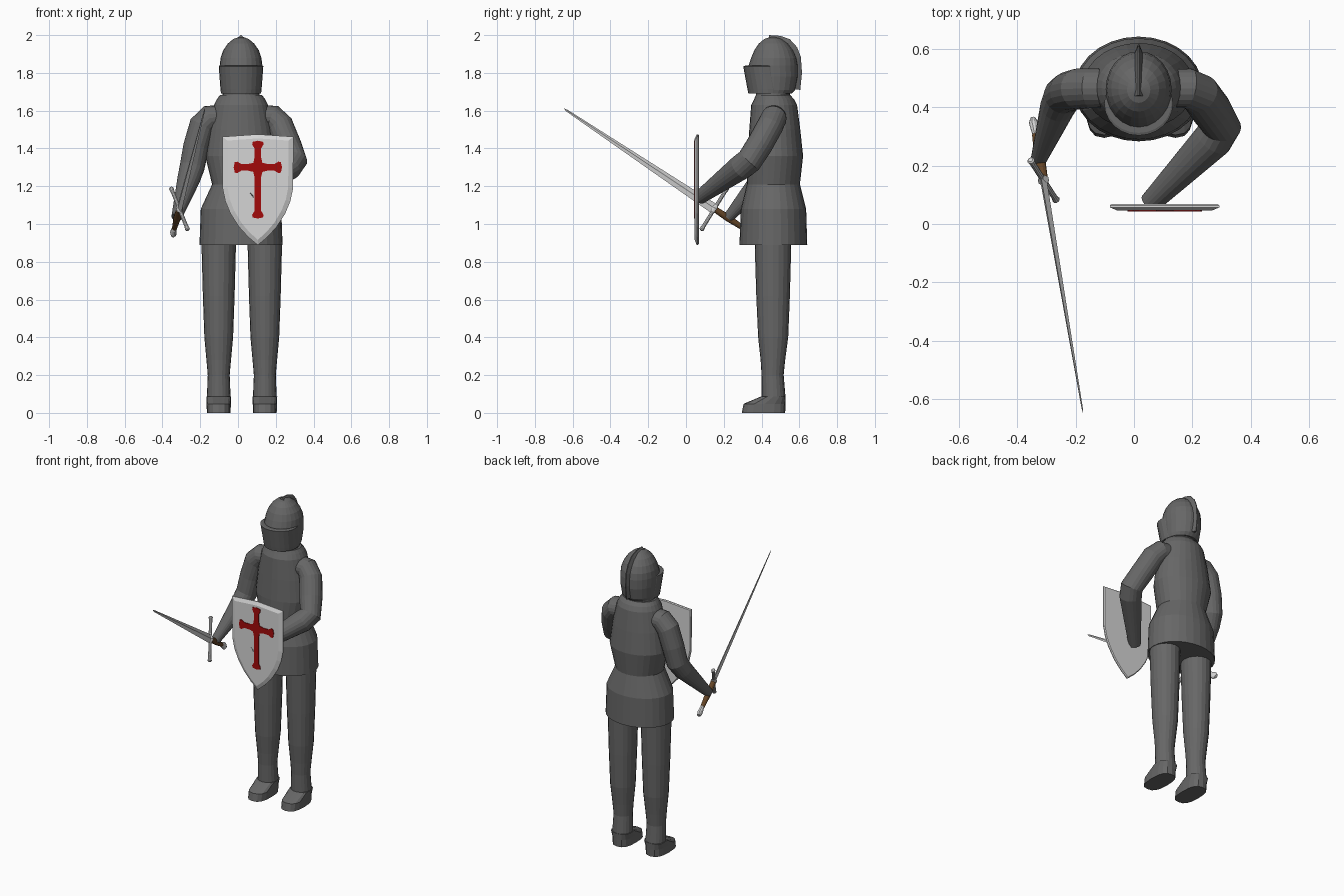
import bpy, bmesh, math
from mathutils import Vector


def material(name, r, g, b):
    m = bpy.data.materials.new(name)
    m.diffuse_color = (r, g, b, 1)
    return m


STEEL = material("dark steel", 0.135, 0.135, 0.135)
PALE = material("pale metal", 0.66, 0.66, 0.66)
RED = material("red paint", 0.36, 0.003, 0.003)
BROWN = material("brown leather", 0.13, 0.06, 0.02)
CX = 0.016  # centre line of the figure


def skin(name, rings, mat, smooth=None):
    """Join equal-length rings of points into a closed, capped surface."""
    bm = bmesh.new()
    vs = [[bm.verts.new(p) for p in ring] for ring in rings]
    n = len(vs[0])
    for a, b in zip(vs, vs[1:]):
        for i in range(n):
            j = (i + 1) % n
            bm.faces.new((a[i], a[j], b[j], b[i]))
    bm.faces.new(vs[0][::-1])
    bm.faces.new(vs[-1])
    bmesh.ops.recalc_face_normals(bm, faces=bm.faces)
    me = bpy.data.meshes.new(name)
    bm.to_mesh(me)
    bm.free()
    me.materials.append(mat)
    ob = bpy.data.objects.new(name, me)
    bpy.context.collection.objects.link(ob)
    if smooth:
        me.shade_smooth() if hasattr(me, "shade_smooth") else None
        me.set_sharp_from_angle(angle=math.radians(smooth))
    return ob


def loft(name, rows, mat=STEEL, n=28, cx=CX, power=1.0, smooth=None):
    """rows: z, half width, front y, back y of elliptical sections."""
    rings = []
    for z, rx, y0, y1 in rows:
        ring = []
        for i in range(n):
            a = math.tau * i / n
            c, s = math.cos(a), math.sin(a)
            c = math.copysign(abs(c) ** power, c)
            s = math.copysign(abs(s) ** power, s)
            ring.append((cx + rx * c, (y0 + y1) / 2 + (y1 - y0) / 2 * s, z))
        rings.append(ring)
    return skin(name, rings, mat, smooth)


def tube(name, path, mat=STEEL, n=20, smooth=None, side=None, flat=1.0):
    """path: (point, radius); side fixes the wide direction, flat thins the other."""
    pts = [Vector(p) for p, r in path]
    rings, u = [], Vector(side) if side else Vector((0, 1, 0.01))
    for i, (p, r) in enumerate(path):
        t = Vector()
        if i:
            t += (pts[i] - pts[i - 1]).normalized()
        if i < len(pts) - 1:
            t += (pts[i + 1] - pts[i]).normalized()
        t.normalize()
        u = (u - t * u.dot(t)).normalized()
        v = t.cross(u)
        rings.append([pts[i] + r * (u * math.cos(math.tau * k / n)
                      + flat * v * math.sin(math.tau * k / n)) for k in range(n)])
    return skin(name, rings, mat, smooth)


# Breastplate, collar and skirt
loft("breastplate", [(1.21, 0.153, 0.322, 0.603), (1.36, 0.19, 0.325, 0.62),
                     (1.50, 0.172, 0.335, 0.605), (1.63, 0.143, 0.345, 0.588)])
loft("collar", [(1.63, 0.143, 0.345, 0.588), (1.66, 0.128, 0.36, 0.573),
                (1.682, 0.112, 0.37, 0.552)])
loft("neck", [(1.66, 0.10, 0.37, 0.55), (1.71, 0.095, 0.37, 0.55)])
loft("skirt", [(0.89, 0.22, 0.283, 0.642), (1.08, 0.213, 0.29, 0.636),
               (1.21, 0.153, 0.322, 0.603)])

# Helmet with visor
loft("helmet", [(1.69, 0.10, 0.36, 0.56), (1.71, 0.104, 0.35, 0.578),
                (1.78, 0.111, 0.34, 0.592), (1.84, 0.113, 0.332, 0.592),
                (1.88, 0.108, 0.345, 0.585), (1.92, 0.094, 0.362, 0.567),
                (1.955, 0.07, 0.385, 0.54), (1.98, 0.04, 0.415, 0.505),
                (1.991, 0.008, 0.452, 0.468)], n=24)
loft("visor", [(1.69, 0.106, 0.33, 0.54), (1.715, 0.109, 0.325, 0.54),
               (1.835, 0.118, 0.303, 0.52), (1.838, 0.113, 0.312, 0.515)], n=24)

# Ridge running from the crown down the back of the helmet
crest = [(0.438, 1.984, 0.440, 2.0), (0.49, 1.972, 0.50, 1.996), (0.53, 1.948, 0.55, 1.978),
         (0.562, 1.91, 0.588, 1.936), (0.58, 1.87, 0.608, 1.885), (0.58, 1.80, 0.614, 1.80),
         (0.565, 1.715, 0.605, 1.71)]
skin("helmet_crest", [[(CX - 0.016, a, b), (CX - 0.003, c, d), (CX + 0.003, c, d),
                       (CX + 0.016, a, b)] for a, b, c, d in crest], STEEL)

# Legs and boots
for s, label in ((-1, "right"), (1, "left")):
    x = 0.02 + s * 0.122
    loft(label + "_leg", [(0.08, 0.063, 0.40, 0.527), (0.2, 0.058, 0.40, 0.517),
                          (0.28, 0.065, 0.395, 0.525), (0.4, 0.076, 0.382, 0.541),
                          (0.62, 0.084, 0.372, 0.55), (0.92, 0.092, 0.363, 0.558)],
         cx=x, n=20)
    loft(label + "_boot", [(0, 0.063, 0.295, 0.525), (0.048, 0.064, 0.305, 0.527),
                           (0.088, 0.066, 0.40, 0.528)], cx=x, n=16, power=0.75)

# Arms bent forward
tube("left_arm", [((0.11, 0.465, 1.565), 0.066), ((0.185, 0.465, 1.562), 0.068),
                  ((0.225, 0.445, 1.52), 0.07), ((0.265, 0.39, 1.42), 0.07),
                  ((0.298, 0.335, 1.335), 0.069), ((0.27, 0.29, 1.30), 0.068),
                  ((0.055, 0.072, 1.14), 0.037)])
tube("right_arm", [((-0.08, 0.465, 1.565), 0.066), ((-0.15, 0.465, 1.562), 0.068),
                   ((-0.19, 0.463, 1.52), 0.07), ((-0.222, 0.455, 1.41), 0.068),
                   ((-0.243, 0.44, 1.30), 0.066), ((-0.262, 0.40, 1.235), 0.06),
                   ((-0.325, 0.225, 1.035), 0.028)])

# Shield with bevelled front edge
half = [(0.188, 1.462), (0.187, 1.19), (0.172, 1.12), (0.145, 1.055), (0.10, 0.985),
        (0.05, 0.93)]
SX, SZ = 0.105, 1.22
outline = [(0, 1.475)] + half + [(0, 0.888)] + [(-x, z) for x, z in reversed(half)]


def shield_ring(y, k, m):
    return [(SX + x * k, y, SZ + (z - SZ) * m) for x, z in outline]


skin("shield", [shield_ring(0.068, 0.97, 0.98), shield_ring(0.063, 1.0, 1.0),
                shield_ring(0.057, 1.0, 1.0), shield_ring(0.046, 0.86, 0.915)], PALE)

# Cross with flared ends, as a thin plate on the shield
arms = [(0.122, 0), (0.135, 90), (0.122, 180), (0.265, 270)]
cross = []
for length, deg in arms:
    a = math.radians(deg)
    for l, w in ((0.024, -0.024), (0.05, -0.018), (length - 0.034, -0.018),
                 (length - 0.014, -0.03), (length, -0.028), (length + 0.006, 0),
                 (length, 0.028), (length - 0.014, 0.03), (length - 0.034, 0.018),
                 (0.05, 0.018)):
        cross.append((SX + l * math.cos(a) - w * math.sin(a),
                      1.30 + l * math.sin(a) + w * math.cos(a)))
skin("shield_cross", [[(x, y, z) for x, z in cross] for y in (0.047, 0.042)], RED)

# Sword: blade, crossguard, grip and pommel along one axis
C = Vector((-0.31, 0.15, 1.08))
tip = Vector((-0.175, -0.645, 1.61))
d = (tip - C).normalized()
L = (tip - C).length
gA, gB = Vector((-0.355, 0.22, 1.193)), Vector((-0.265, 0.08, 0.967))
g = gA - gB
tube("sword_blade", [(C, 0.029), (C + d * (L - 0.02), 0.006), (tip, 0.0015)],
     PALE, n=4, side=g, flat=0.4)
tube("sword_guard", [(gB.lerp(gA, t), r) for t, r in
                     ((0, 0.008), (0.02, 0.013), (0.1, 0.010), (0.42, 0.010), (0.5, 0.02),
                      (0.58, 0.010), (0.9, 0.010), (0.98, 0.013), (1, 0.008))], PALE, n=10, side=d)
tube("sword_grip", [(C, 0.016), (C - d * 0.09, 0.019), (C - d * 0.19, 0.013)], BROWN, n=12)
tube("sword_pommel", [(C - d * 0.185, 0.012), (C - d * 0.20, 0.018), (C - d * 0.235, 0.023),
                      (C - d * 0.255, 0.014)], PALE, n=12, side=g, flat=0.7)
